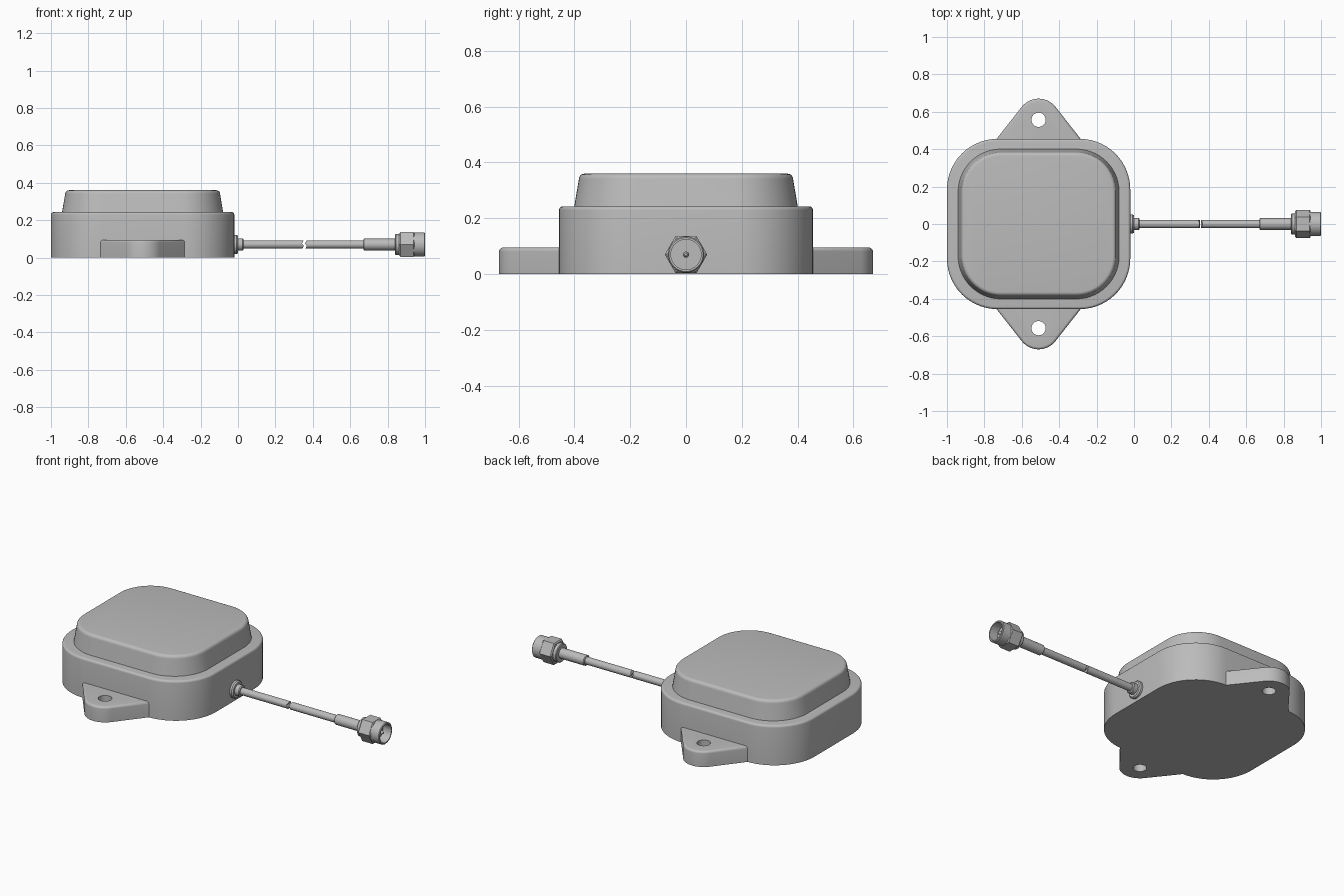
import bpy, bmesh, math
from mathutils import Matrix, Vector

cube = bpy.data.objects.get("Cube")
if cube:
    bpy.data.objects.remove(cube, do_unlink=True)

CX = -0.51          # centre of the housing
AXIS_Z = 0.07       # height of the cable axis

grey = bpy.data.materials.new("plain_grey")
grey.use_nodes = True
grey.diffuse_color = (0.5, 0.5, 0.5, 1)
grey.node_tree.nodes["Principled BSDF"].inputs["Base Color"].default_value = (0.5, 0.5, 0.5, 1)


def finish(name, bm):
    bmesh.ops.recalc_face_normals(bm, faces=bm.faces)
    mesh = bpy.data.meshes.new(name)
    bm.to_mesh(mesh)
    bm.free()
    mesh.materials.append(grey)
    obj = bpy.data.objects.new(name, mesh)
    bpy.context.collection.objects.link(obj)
    return obj


def activate(obj):
    bpy.ops.object.select_all(action='DESELECT')
    obj.select_set(True)
    bpy.context.view_layer.objects.active = obj


def smooth(obj):
    activate(obj)
    bpy.ops.object.shade_smooth_by_angle(angle=math.radians(32))


def cut(obj, cutter):
    cutter.hide_render = True
    mod = obj.modifiers.new("cut", 'BOOLEAN')
    mod.operation, mod.solver, mod.object = 'DIFFERENCE', 'EXACT', cutter
    activate(obj)
    bpy.ops.object.modifier_apply(modifier=mod.name)
    bpy.data.objects.remove(cutter, do_unlink=True)


def skin(bm, rings, capped=True):
    loops = [[bm.verts.new(p) for p in ring] for ring in rings]
    for a, b in zip(loops, loops[1:]):
        for i in range(len(a)):
            j = (i + 1) % len(a)
            bm.faces.new((a[i], a[j], b[j], b[i]))
    if capped:
        bm.faces.new(loops[0])
        bm.faces.new(loops[-1])


def loft(name, outline, levels):
    """Stack an outline at (height, inset) levels."""
    bm = bmesh.new()
    skin(bm, [[(CX + x, y, z) for x, y in outline(inset)] for z, inset in levels])
    return finish(name, bm)


def rounded_top(z, inset, r, steps=5):
    arc = [math.pi / 2 * i / steps for i in range(steps + 1)]
    return [(z - r + r * math.sin(a), inset + r - r * math.cos(a)) for a in arc]


def rounded_rect(hx, hy, r, steps=14):
    def outline(inset):
        pts = []
        for k, (sx, sy) in enumerate(((1, 1), (-1, 1), (-1, -1), (1, -1))):
            for i in range(steps + 1):
                a = math.pi / 2 * (k + i / steps)
                pts.append((sx * (hx - r) + (r - inset) * math.cos(a),
                            sy * (hy - r) + (r - inset) * math.sin(a)))
        return pts
    return outline


def ear_outline(side):
    """Rounded triangular tab with straight flanks tangent to its tip."""
    centre, tip_r, foot = Vector((0, 0.555)), 0.115, Vector((0.225, 0.455))
    d = foot - centre
    start = math.atan2(d.y, d.x) + math.acos(tip_r / d.length)

    def outline(inset):
        n = Vector((math.cos(start), math.sin(start)))
        p = foot - n * inset
        pts = [(p.x, 0.3), (p.x, p.y)]
        for i in range(21):
            a = start + (math.pi - 2 * start) * i / 20
            pts.append((centre.x + (tip_r - inset) * math.cos(a),
                        centre.y + (tip_r - inset) * math.sin(a)))
        pts += [(-p.x, p.y), (-p.x, 0.3)]
        return [(x, side * y) for x, y in pts]
    return outline


def turned(name, profile, sides=32, phase=0.0, capped=True):
    """Revolve (x, radius) points about the cable axis."""
    bm = bmesh.new()
    rings = []
    for x, r in profile:
        angles = [phase + math.tau * i / sides for i in range(sides)]
        rings.append([(x, r * math.cos(a), AXIS_Z + r * math.sin(a)) for a in angles])
    skin(bm, rings, capped)
    return finish(name, bm)


# Housing and raised lid
smooth(loft("housing", rounded_rect(0.49, 0.455, 0.27),
            [(0, 0)] + rounded_top(0.243, 0, 0.014)))
smooth(loft("lid", rounded_rect(0.432, 0.402, 0.23),
            [(0.235, 0)] + rounded_top(0.36, 0.018, 0.02)))

# Mounting ears with screw holes
for side, label in ((-1, "front"), (1, "back")):
    ear = loft(label + "_mounting_ear", ear_outline(side),
               [(0, 0)] + rounded_top(0.095, 0, 0.014))
    bm = bmesh.new()
    bmesh.ops.create_cone(bm, cap_ends=True, segments=32, radius1=0.038, radius2=0.038,
                          depth=0.4, matrix=Matrix.Translation((CX, side * 0.557, 0.05)))
    cut(ear, finish("hole_cutter", bm))
    smooth(ear)

# Cable grommet
smooth(turned("cable_grommet", [(-0.04, 0.052), (-0.008, 0.052), (0.0, 0.046),
                                (0.0, 0.033), (0.025, 0.033), (0.03, 0.028)]))

# Cable with a zigzag break
cable = turned("cable", [(0.02, 0.022), (0.69, 0.022)], 24)
zigzag = [(0.335, -0.04), (0.352, -0.008), (0.342, 0.006), (0.36, 0.04)]
band = zigzag + [(x + 0.016, z) for x, z in reversed(zigzag)]
bm = bmesh.new()
skin(bm, [[(x, y, AXIS_Z + z) for x, z in band] for y in (-0.1, 0.1)])
cut(cable, finish("break_cutter", bm))
smooth(cable)

# Plug: crimp sleeve, collar, hex nut, open barrel, pin
smooth(turned("crimp_sleeve", [(0.67, 0.027), (0.674, 0.031), (0.85, 0.031)]))
smooth(turned("plug_collar", [(0.84, 0.052), (0.844, 0.056), (0.87, 0.056)]))
turned("hex_nut", [(0.862, 0.069), (0.868, 0.076), (0.938, 0.076), (0.944, 0.069)], 6)
smooth(turned("plug_barrel", [(0.93, 0.065), (0.996, 0.065), (1.0, 0.061),
                              (1.0, 0.054), (0.93, 0.054)]))
smooth(turned("contact_pin", [(0.92, 0.011), (0.975, 0.011), (0.985, 0.005)], 16))
